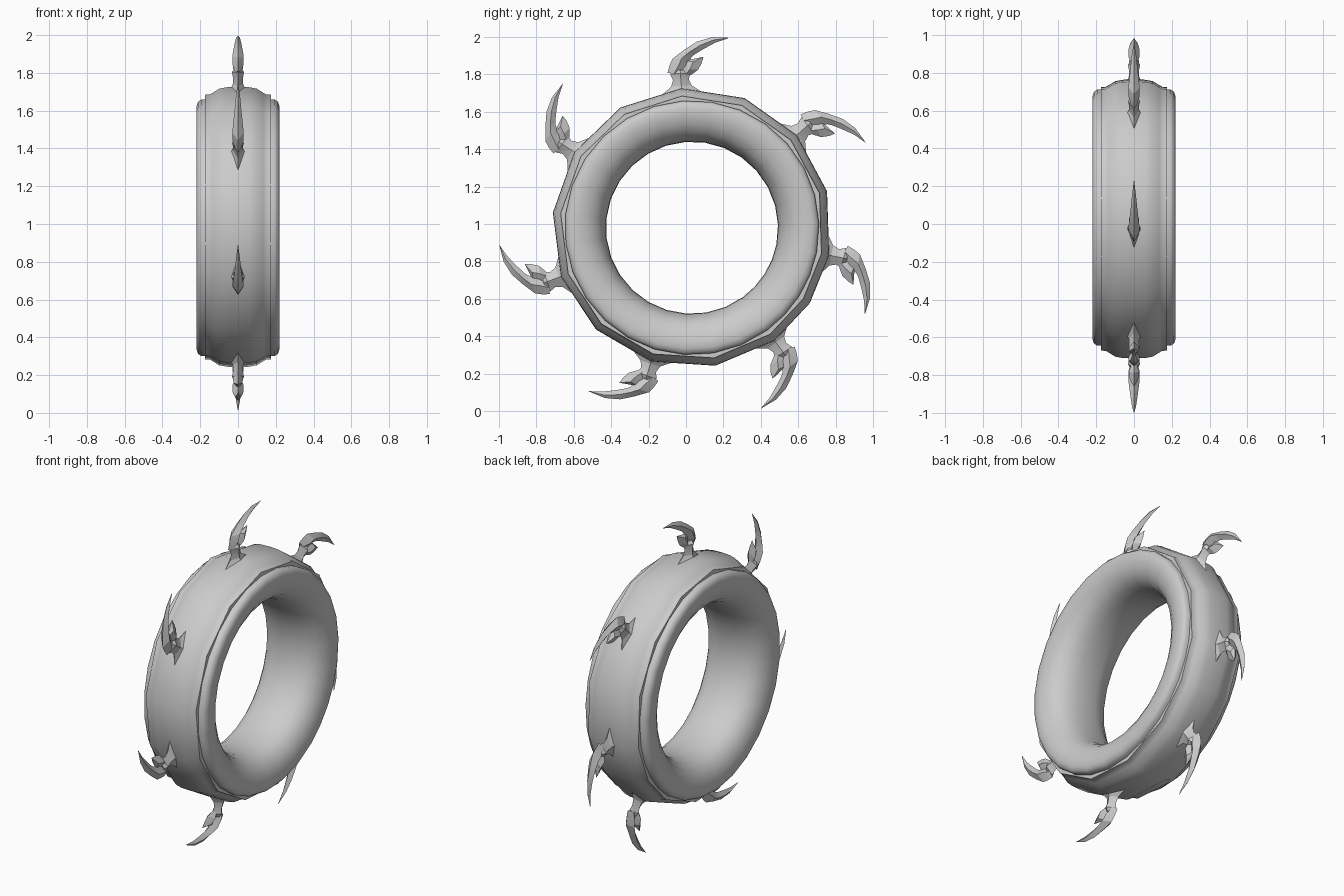
import bpy, bmesh
from math import sin, cos, radians
from mathutils import Vector

if "Cube" in bpy.data.objects:
    bpy.data.objects.remove(bpy.data.objects["Cube"])

CY, CZ = 0.032, 0.98          # ring centre in the y-z plane
CLAWS = [94.3, 41.5, -11.3, -53.8, -107.0, -159.6, -212.8]


def finish(name, bm, angle):
    bmesh.ops.remove_doubles(bm, verts=bm.verts, dist=1e-5)
    bmesh.ops.recalc_face_normals(bm, faces=bm.faces)
    me = bpy.data.meshes.new(name)
    bm.to_mesh(me)
    bm.free()
    me.shade_smooth()
    me.set_sharp_from_angle(angle=radians(angle))
    ob = bpy.data.objects.new(name, me)
    bpy.context.collection.objects.link(ob)
    return ob


def halve(angles):
    """Insert the middle angle between neighbours (angles fall clockwise)."""
    out = []
    for i, a in enumerate(angles):
        b = angles[i + 1] if i + 1 < len(angles) else angles[0] - 360
        out += [a, (a + b) / 2]
    return out


def lathe(name, half, angles, closed, smooth):
    """Turn a mirrored (x, r) profile about the ring axis."""
    prof = [(-x, r) for x, r in reversed(half)] + [p for p in half if p[0] > 0]
    bm = bmesh.new()
    rings = [[bm.verts.new((x, CY + r * cos(radians(a)), CZ + r * sin(radians(a))))
              for x, r in prof] for a in angles]
    n = len(prof)
    for i, ring in enumerate(rings):
        nxt = rings[(i + 1) % len(rings)]
        for j in range(n if closed else n - 1):
            k = (j + 1) % n
            bm.faces.new((ring[j], ring[k], nxt[k], nxt[j]))
    return finish(name, bm, smooth)


def blade(bm, sections, place):
    """Loft diamond sections: two edge points (t, u) and a half thickness."""
    loops = []
    for p, q, h in sections:
        m = ((p[0] + q[0]) / 2, (p[1] + q[1]) / 2)
        loops.append([bm.verts.new(place(x, *c)) for x, c in
                      ((0, p), (h, m), (0, q), (-h, m))])
    for a, b in zip(loops, loops[1:]):
        for i in range(4):
            j = (i + 1) % 4
            bm.faces.new((a[i], a[j], b[j], b[i]))
    bm.faces.new(loops[0])
    bm.faces.new(loops[-1])


# Rounded inner ring
coarse = halve(CLAWS)
lathe("inner_ring", [(0, .46), (.07, .463), (.13, .48), (.175, .51), (.205, .555),
                     (.22, .605), (.22, .645), (.212, .668), (.195, .68), (.16, .68)],
      halve(coarse), True, 40)

# Faceted outer band with stepped shoulders
lathe("outer_band", [(0, .748), (.06, .746), (.1, .738), (.135, .716), (.15, .708),
                     (.175, .706), (.175, .66)], coarse, True, 35)

# Claws: stub, hooked blade and inner barb
STUB = [((-.11, -.025), (.11, -.025), .05), ((-.055, .015), (.055, .015), .028),
        ((-.042, .05), (.042, .05), .026), ((-.055, .085), (.055, .08), .032),
        ((-.03, .105), (.03, .1), .02)]
HOOK = [((-.068, .092), (.0, .075), .015), ((-.055, .13), (.04, .12), .03),
        ((-.036, .165), (.065, .165), .03), ((.03, .208), (.085, .18), .025),
        ((.1, .246), (.135, .205), .018), ((.18, .263), (.2, .234), .011),
        ((.273, .254), (.274, .253), .001)]
BARB = [((.0, .075), (.055, .07), .012), ((.01, .11), (.095, .095), .028),
        ((.03, .15), (.118, .13), .022), ((.128, .162), (.129, .161), .001)]

for i, a in enumerate(CLAWS):
    ca, sa = cos(radians(a)), sin(radians(a))

    def place(x, t, u):
        r = .744 + u
        return Vector((x, CY + r * ca + t * sa, CZ + r * sa - t * ca))

    bm = bmesh.new()
    for part in (STUB, HOOK, BARB):
        blade(bm, part, place)
    finish(f"claw_{i + 1}", bm, 20)
